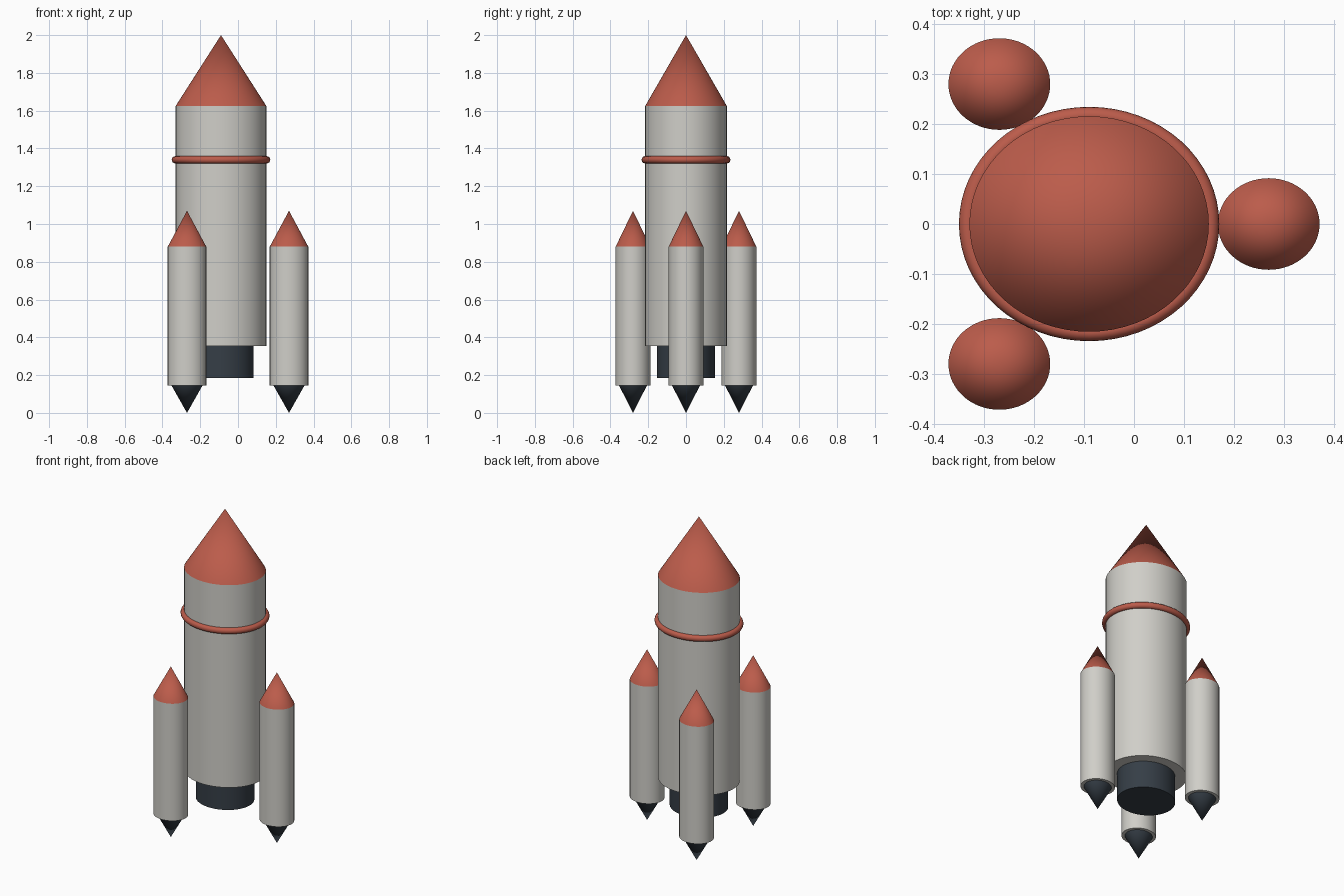
import bpy
import math

cube = bpy.data.objects.get("Cube")
if cube:
    bpy.data.objects.remove(cube, do_unlink=True)

SQUASH = 0.9      # the whole rocket is slightly flattened front to back
CORE_X = -0.09    # axis of the core stage
SIDES = 64


def make_material(name, rgb):
    mat = bpy.data.materials.new(name)
    mat.use_nodes = True
    mat.diffuse_color = (*rgb, 1)
    mat.node_tree.nodes["Principled BSDF"].inputs["Base Color"].default_value = (*rgb, 1)
    return mat


red = make_material("brick red", (0.50, 0.107, 0.07))
white = make_material("warm white", (0.63, 0.62, 0.58))
dark = make_material("dark slate", (0.036, 0.048, 0.062))


def finish(name, mat):
    obj = bpy.context.object
    obj.name = obj.data.name = name
    obj.scale.y = SQUASH
    obj.data.materials.append(mat)
    bpy.ops.object.transform_apply(location=False, rotation=False, scale=True)
    bpy.ops.object.shade_smooth_by_angle(angle=math.radians(30))
    return obj


def tapered(name, mat, x, y, z_low, z_high, r_low, r_high):
    """Upright cylinder or cone between two heights."""
    bpy.ops.mesh.primitive_cone_add(
        vertices=SIDES, radius1=r_low, radius2=r_high, depth=z_high - z_low,
        location=(x, y, (z_low + z_high) / 2))
    return finish(name, mat)


# Core stage
tapered("core_body", white, CORE_X, 0, 0.355, 1.625, 0.24, 0.24)
tapered("core_nose", red, CORE_X, 0, 1.625, 2.0, 0.24, 0)
tapered("core_nozzle", dark, CORE_X, 0, 0.185, 0.355, 0.172, 0.172)

# Ring around the core
bpy.ops.mesh.primitive_torus_add(
    major_segments=SIDES, minor_segments=16, major_radius=0.242,
    minor_radius=0.019, location=(CORE_X, 0, 1.34))
finish("core_ring", red)

# Three boosters spaced evenly around the core
for i, side in enumerate(("left", "back_right", "front_right")):
    angle = i * math.tau / 3
    x = CORE_X + 0.36 * math.cos(angle)
    y = 0.36 * math.sin(angle) * SQUASH
    tapered(side + "_booster_body", white, x, y, 0.145, 0.88, 0.102, 0.102)
    tapered(side + "_booster_nose", red, x, y, 0.88, 1.07, 0.102, 0)
    tapered(side + "_booster_nozzle", dark, x, y, 0, 0.145, 0, 0.082)
